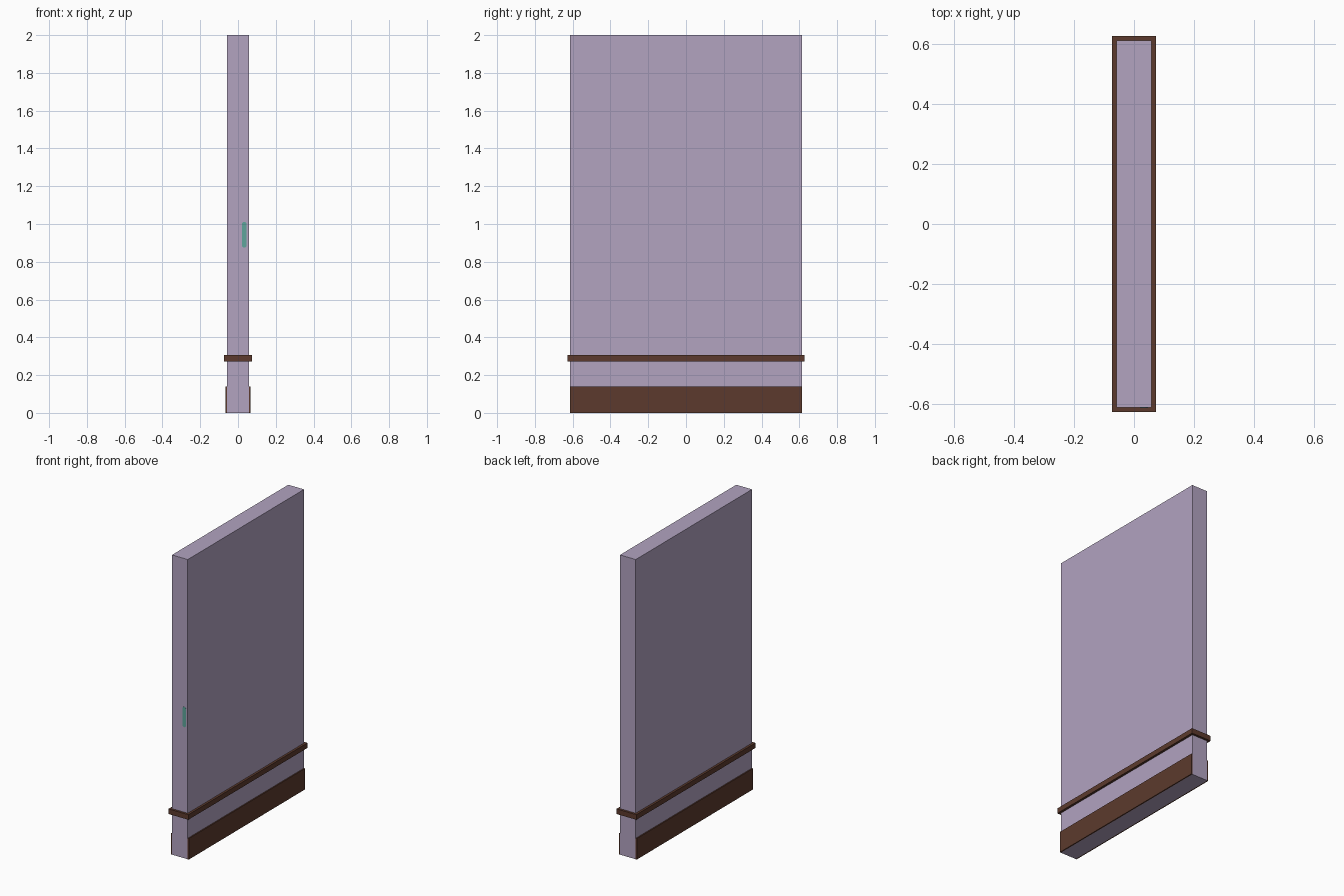
import bpy
import bmesh

if "Cube" in bpy.data.objects:
    bpy.data.objects.remove(bpy.data.objects["Cube"])


def material(name, rgb):
    m = bpy.data.materials.new(name)
    m.diffuse_color = (*rgb, 1.0)
    m.use_nodes = True
    m.node_tree.nodes["Principled BSDF"].inputs["Base Color"].default_value = m.diffuse_color
    return m


LAVENDER = material("lavender_paint", (0.445, 0.366, 0.527))
BROWN = material("dark_brown_wood", (0.107, 0.042, 0.026))
TEAL = material("teal_plate", (0.114, 0.376, 0.328))


def finish(name, bm, mat):
    bmesh.ops.recalc_face_normals(bm, faces=bm.faces)
    mesh = bpy.data.meshes.new(name)
    bm.to_mesh(mesh)
    bm.free()
    mesh.materials.append(mat)
    obj = bpy.data.objects.new(name, mesh)
    bpy.context.collection.objects.link(obj)
    return obj


def box(name, lo, hi, mat):
    bm = bmesh.new()
    bmesh.ops.create_cube(bm, size=1)
    for v in bm.verts:
        v.co = [(a + b) / 2 + c * (b - a) for a, b, c in zip(lo, hi, v.co)]
    return finish(name, bm, mat)


WX, WY = 0.058, 0.613      # wall half thickness and half length
RX, RY = 0.073, 0.628      # rail half sizes
BX = 0.066                 # outer face of the baseboards

# Wall panel
box("wall_panel", (-WX, -WY, 0), (WX, WY, 2), LAVENDER)

# Baseboards on both broad sides, flush with the wall ends
box("baseboard_right", (WX, -WY, 0), (BX, WY, 0.14), BROWN)
box("baseboard_left", (-BX, -WY, 0), (-WX, WY, 0.14), BROWN)

# Rail wrapping all around the wall
box("chair_rail", (-RX, -RY, 0.273), (RX, RY, 0.307), BROWN)

# Small thin plate with clipped corners on the front end
bm = bmesh.new()
cx, cz, hw, hh, c = 0.033, 0.943, 0.013, 0.067, 0.007
outline = [(-hw, -hh + c), (-hw + c, -hh), (hw - c, -hh), (hw, -hh + c),
           (hw, hh - c), (hw - c, hh), (-hw + c, hh), (-hw, hh - c)]
face = bm.faces.new([bm.verts.new((cx + x, -WY, cz + z)) for x, z in outline])
ext = bmesh.ops.extrude_face_region(bm, geom=[face])
for v in ext["geom"]:
    if isinstance(v, bmesh.types.BMVert):
        v.co.y -= 0.002
finish("end_plate", bm, TEAL)
